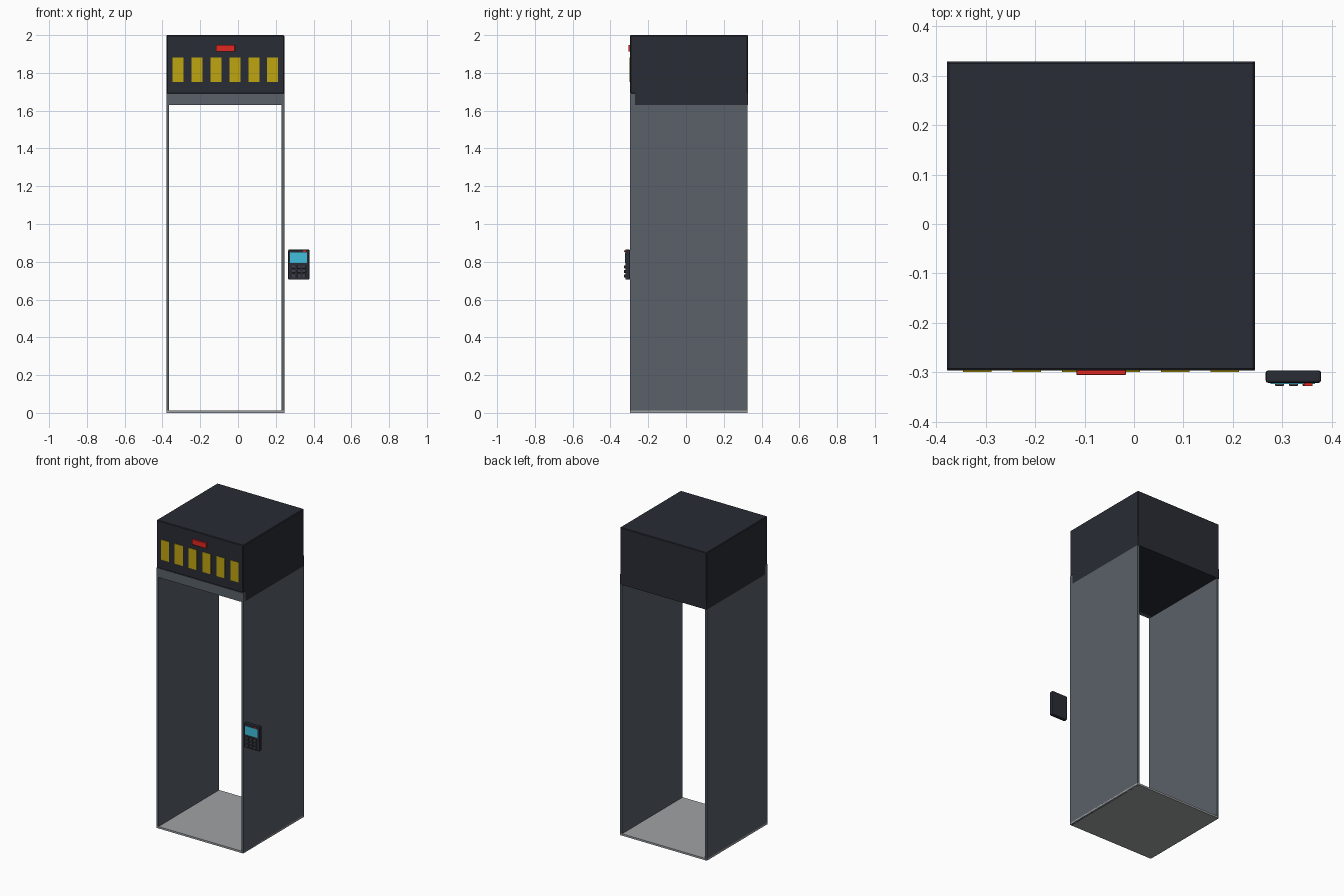
import bpy

if "Cube" in bpy.data.objects:
    bpy.data.objects.remove(bpy.data.objects["Cube"])


def material(name, rgb):
    m = bpy.data.materials.new(name)
    m.diffuse_color = (*rgb, 1)
    m.use_nodes = True
    m.node_tree.nodes["Principled BSDF"].inputs["Base Color"].default_value = m.diffuse_color
    return m


DARK = material("dark_metal", (0.022, 0.025, 0.035))
STEEL = material("steel", (0.10, 0.12, 0.14))
FLOOR = material("floor_grey", (0.35, 0.36, 0.37))
YELLOW = material("yellow_lamp", (0.52, 0.38, 0.005))
RED = material("red", (0.75, 0.02, 0.015))
CYAN = material("cyan_screen", (0.05, 0.52, 0.72))
KEY = material("key_grey", (0.045, 0.05, 0.06))


def box(name, x, y, z, mat, bevel=0.0, segments=1):
    """Box from (min, max) ranges, optionally bevelled."""
    spans = (x, y, z)
    bpy.ops.mesh.primitive_cube_add(size=1, location=[(a + b) / 2 for a, b in spans])
    ob = bpy.context.object
    ob.name = name
    ob.scale = [b - a for a, b in spans]
    bpy.ops.object.transform_apply(location=False, rotation=False, scale=True)
    ob.data.materials.append(mat)
    if bevel:
        mod = ob.modifiers.new("bevel", "BEVEL")
        mod.width = bevel
        mod.segments = segments
    return ob


X0, X1 = -0.378, 0.245      # cabinet width
Y0, Y1 = -0.296, 0.328      # cabinet depth
MID = (X0 + X1) / 2

# Walk-through frame: floor, two side walls and front lintel
box("floor_plate", (X0, X1), (Y0, Y1 - 0.002), (0, 0.012), FLOOR)
box("left_wall", (X0, X0 + 0.014), (Y0, Y1 - 0.002), (0, 1.63), STEEL)
box("right_wall", (X1 - 0.014, X1), (Y0, Y1 - 0.002), (0, 1.63), STEEL)
box("front_lintel", (X0, X1), (Y0, Y0 + 0.025), (1.63, 1.69), STEEL)

# Head housing, stepped at the lower front to clear the lintel
box("head_housing", (X0, X1), (Y0, Y1), (1.69, 2.0), DARK, 0.004)
box("head_lower", (X0, X1), (Y0 + 0.025, Y1), (1.63, 1.695), DARK)

# Front lamps and status light
for i in range(6):
    cx = MID + (i - 2.5) * 0.1
    box(f"lamp_{i + 1}", (cx - 0.029, cx + 0.029), (Y0 - 0.003, Y0 + 0.002),
        (1.752, 1.882), YELLOW)
box("status_light", (MID - 0.05, MID + 0.05), (Y0 - 0.009, Y0 + 0.002),
    (1.913, 1.948), RED, 0.001)

# Keypad terminal beside the right wall
box("keypad_body", (0.266, 0.378), (-0.321, -0.296), (0.705, 0.865), DARK, 0.005, 2)
box("keypad_screen", (0.276, 0.366), (-0.3235, -0.319), (0.793, 0.848), CYAN)
box("keypad_indicator", (0.344, 0.361), (-0.327, -0.319), (0.852, 0.859), RED)
for row in range(3):
    for col in range(3):
        cx, cz = 0.322 + (col - 1) * 0.028, 0.773 - row * 0.024
        box(f"key_{row}_{col}", (cx - 0.009, cx + 0.009), (-0.327, -0.319),
            (cz - 0.008, cz + 0.008), KEY, 0.001)
